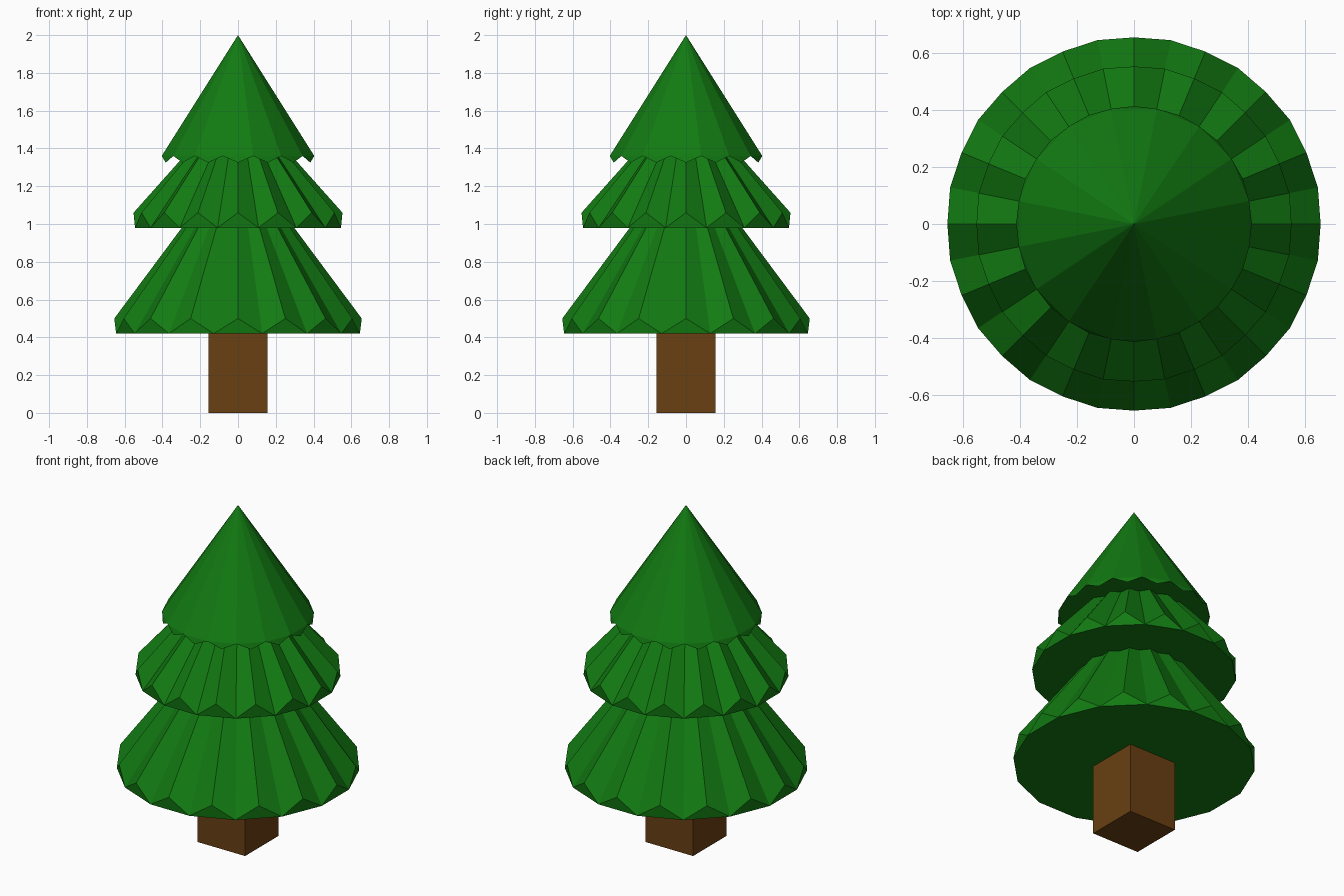
import bpy, bmesh, math

if "Cube" in bpy.data.objects:
    bpy.data.objects.remove(bpy.data.objects["Cube"])

PLEATS = 16


def material(name, rgb):
    m = bpy.data.materials.new(name)
    m.diffuse_color = (*rgb, 1.0)
    m.use_nodes = True
    m.node_tree.nodes["Principled BSDF"].inputs["Base Color"].default_value = m.diffuse_color
    return m


green = material("pine green", (0.006, 0.195, 0.006))
brown = material("bark brown", (0.14, 0.05, 0.006))


def finish(bm, name, mat):
    bmesh.ops.recalc_face_normals(bm, faces=bm.faces[:])
    mesh = bpy.data.meshes.new(name)
    bm.to_mesh(mesh)
    bm.free()
    mesh.materials.append(mat)
    obj = bpy.data.objects.new(name, mesh)
    bpy.context.collection.objects.link(obj)
    return obj


def ring(bm, radius, z, offset):
    """Circle of vertices, turned by a fraction of one pleat."""
    step = 2 * math.pi / PLEATS
    return [bm.verts.new((radius * math.cos((i + offset) * step),
                          radius * math.sin((i + offset) * step), z))
            for i in range(PLEATS)]


# Pleated lower tiers: ridges stop high, valleys reach the flat base,
# and a triangle closes each notch
def pleated_tier(name, apex_z, ridge, valley):
    bm = bmesh.new()
    apex = bm.verts.new((0, 0, apex_z))
    high = ring(bm, *ridge, 0)
    low = ring(bm, *valley, 0.5)
    for i in range(PLEATS):
        nxt = (i + 1) % PLEATS
        bm.faces.new((apex, high[i], low[i]))
        bm.faces.new((apex, low[i], high[nxt]))
        bm.faces.new((high[i], low[i - 1], low[i]))
    bm.faces.new(low[::-1])
    return finish(bm, name, green)


# Top tier: plain cone with small pointed teeth hanging from its rim
def toothed_tier(name, apex_z, rim, tip):
    bm = bmesh.new()
    apex = bm.verts.new((0, 0, apex_z))
    edge = ring(bm, *rim, -0.5)
    tips = ring(bm, *tip, 0)
    centre = bm.verts.new((0, 0, rim[1]))
    for i in range(PLEATS):
        nxt = (i + 1) % PLEATS
        bm.faces.new((apex, edge[i], edge[nxt]))
        bm.faces.new((edge[i], tips[i], edge[nxt]))
        bm.faces.new((centre, edge[nxt], edge[i]))
    return finish(bm, name, green)


pleated_tier("lower_branches", 1.38, (0.655, 0.50), (0.658, 0.42))
pleated_tier("middle_branches", 1.68, (0.553, 1.06), (0.556, 0.98))
toothed_tier("top_branches", 2.0, (0.412, 1.36), (0.414, 1.325))

# Square trunk
bm = bmesh.new()
bmesh.ops.create_cube(bm, size=1)
for v in bm.verts:
    v.co = (v.co.x * 0.314, v.co.y * 0.314, (v.co.z + 0.5) * 0.46)
finish(bm, "trunk", brown)
